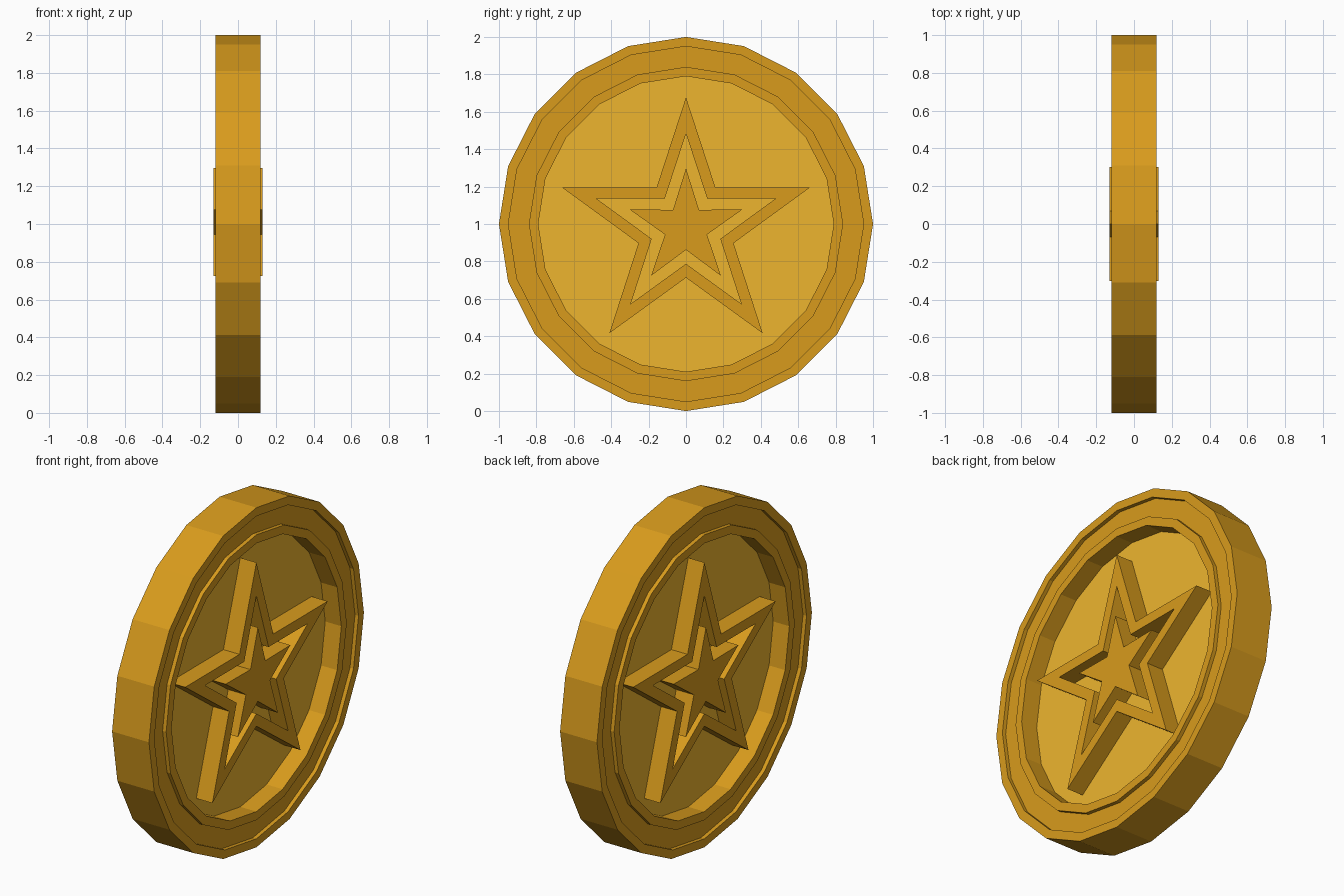
import bpy, bmesh
from math import sin, cos, pi

if "Cube" in bpy.data.objects:
    bpy.data.objects.remove(bpy.data.objects["Cube"])

CZ = 1.0        # coin centre height
STAR_Z = 0.98   # star centre height
SIDES = 20


def material(name, rgb):
    m = bpy.data.materials.new(name)
    m.diffuse_color = (*rgb, 1)
    m.use_nodes = True
    m.node_tree.nodes["Principled BSDF"].inputs["Base Color"].default_value = m.diffuse_color
    return m


gold = material("gold", (0.69, 0.33, 0.012))
light_gold = material("light_gold", (0.85, 0.46, 0.028))


def circle(r):
    return [(r * cos(2 * pi * i / SIDES), CZ + r * sin(2 * pi * i / SIDES)) for i in range(SIDES)]


def star(tip, notch):
    pts = []
    for i in range(10):
        r = notch if i % 2 else tip
        a = pi / 2 + i * pi / 5
        pts.append((r * cos(a), STAR_Z + r * sin(a)))
    return pts


def loft(name, sections, mat, closed=False):
    """Join (outline, x) sections; close into a ring, or cap both ends."""
    bm = bmesh.new()
    loops = [[bm.verts.new((x, y, z)) for y, z in pts] for pts, x in sections]
    pairs = list(zip(loops, loops[1:]))
    if closed:
        pairs.append((loops[-1], loops[0]))
    else:
        bm.faces.new(loops[0])
        bm.faces.new(loops[-1])
    for a, b in pairs:
        n = len(a)
        for i in range(n):
            j = (i + 1) % n
            bm.faces.new((a[i], a[j], b[j], b[i]))
    bmesh.ops.recalc_face_normals(bm, faces=bm.faces)
    mesh = bpy.data.meshes.new(name)
    bm.to_mesh(mesh)
    bm.free()
    mesh.materials.append(mat)
    obj = bpy.data.objects.new(name, mesh)
    bpy.context.collection.objects.link(obj)
    return obj


# Rim with a shallow groove on both faces
half = [(1.0, 0.12), (0.95, 0.12), (0.95, 0.097), (0.84, 0.097), (0.84, 0.12), (0.79, 0.12)]
profile = half + [(r, -x) for r, x in reversed(half)]
loft("rim", [(circle(r), x) for r, x in profile], gold, closed=True)

# Recessed centre plate
loft("centre_plate", [(circle(0.79), -0.015), (circle(0.79), 0.015)], light_gold)

# Hollow star border standing on both faces
outer, inner = star(0.697, 0.267), star(0.503, 0.193)
loft("star_border", [(outer, -0.12), (outer, 0.12), (inner, 0.12), (inner, -0.12)], gold, closed=True)

# Solid small star, slightly prouder
small = star(0.317, 0.118)
loft("small_star", [(small, -0.13), (small, 0.13)], gold)
